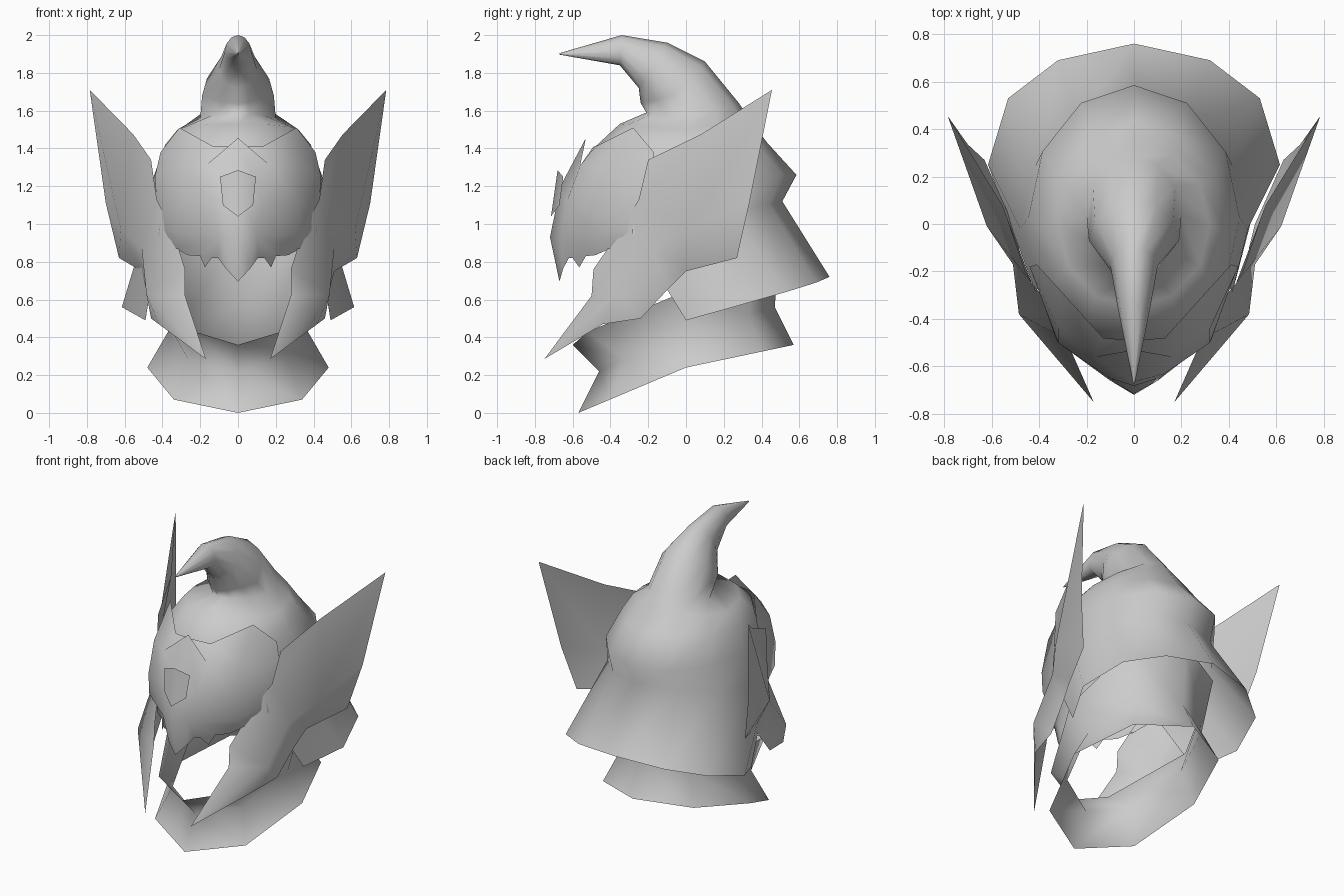
import bpy, bmesh
from math import sin, cos, pi
from mathutils import Vector

cube = bpy.data.objects.get("Cube")
if cube:
    bpy.data.objects.remove(cube)

grey = bpy.data.materials.new("plain_grey")
grey.use_nodes = True
grey.diffuse_color = (0.6, 0.6, 0.6, 1)
grey.node_tree.nodes["Principled BSDF"].inputs["Base Color"].default_value = (0.6, 0.6, 0.6, 1)


def build(name, verts, faces):
    """Smooth shaded sheet with its normals turned outward."""
    bm = bmesh.new()
    vs = [bm.verts.new(v) for v in verts]
    for f in faces:
        bm.faces.new([vs[i] for i in f])
    bmesh.ops.remove_doubles(bm, verts=bm.verts[:], dist=0.001)
    bmesh.ops.recalc_face_normals(bm, faces=bm.faces[:])
    mid = Vector((0, 0, 0.9))
    if sum(f.normal.dot(f.calc_center_median() - mid) * f.calc_area() for f in bm.faces) < 0:
        bmesh.ops.reverse_faces(bm, faces=bm.faces[:])
    for f in bm.faces:
        f.smooth = True
    me = bpy.data.meshes.new(name)
    bm.to_mesh(me)
    bm.free()
    me.materials.append(grey)
    ob = bpy.data.objects.new(name, me)
    bpy.context.collection.objects.link(ob)
    return ob


def ring(yf, zf, yb, zb, w, zm, sides=12, pinch=0):
    """Tilted oval through a front point, a back point, a half width and side height."""
    pts = []
    for i in range(sides):
        a = 2 * pi * i / sides
        c = cos(a)
        z = zm + (zb - zm) * c if c > 0 else zm + (zm - zf) * c
        x = w * sin(a) * (1 - pinch * max(0, -c))
        pts.append((x, (yf + yb) / 2 + (yb - yf) / 2 * c, z))
    return pts


def mirrored(half):
    """Close a half ring that runs from the back centre to the front centre."""
    return half + [(-x, y, z) for x, y, z in half[-2:0:-1]]


def loft(name, rings, open_from=99):
    """Join rings; strips from open_from on leave the front third open."""
    sides = len(rings[0])
    faces = []
    for r in range(len(rings) - 1):
        for i in range(sides):
            if r >= open_from and 4 <= i < sides - 4:
                continue
            j = (i + 1) % sides
            a, b = r * sides, (r + 1) * sides
            faces.append((a + i, a + j, b + j, b + i))
    return build(name, [p for r in rings for p in r], faces)


# Crown with forward-curling horn and flared neck guard
rim = mirrored([(0, 0.76, 0.72), (0.32, 0.69, 0.69), (0.53, 0.53, 0.64),
                (0.615, 0.25, 0.56), (0.49, 0, 0.49), (0.4, -0.1, 0.5), (0, -0.2, 0.5)])
loft("crown_and_horn", [
    ring(-0.672, 1.897, -0.668, 1.905, 0.004, 1.90),
    ring(-0.35, 1.84, -0.34, 2.0, 0.07, 1.91),
    ring(-0.25, 1.72, -0.10, 1.96, 0.10, 1.82),
    ring(-0.24, 1.64, 0.10, 1.86, 0.19, 1.68, pinch=0.5),
    ring(-0.21, 1.59, 0.28, 1.64, 0.20, 1.56, pinch=0.4),
    ring(-0.35, 1.53, 0.34, 1.55, 0.32, 1.50),
    ring(-0.48, 1.41, 0.43, 1.43, 0.385, 1.42),
    ring(-0.53, 1.25, 0.585, 1.26, 0.445, 1.255),
    ring(-0.55, 0.90, 0.51, 1.12, 0.48, 1.01),
    rim], open_from=7)

# Collar: flared foot, narrow waist, jaw and inner neck
loft("collar", [
    ring(-0.57, 0.0, 0.57, 0.36, 0.48, 0.24, 8),
    ring(-0.46, 0.22, 0.47, 0.56, 0.37, 0.43, 8),
    mirrored([(0, 0.50, 0.97), (0.33, 0.36, 0.90), (0.46, -0.06, 0.62),
              (0.23, -0.52, 0.43), (0, -0.60, 0.36)])])

# Face visor: rows from brow to toothed lower edge, centre to side.
# The peaked nose ridge stands free of the brow strip behind it.
rows = [
    [(0, -0.49, 1.41), (0.13, -0.48, 1.41), (0.31, -0.28, 1.51), (0.41, -0.17, 1.38)],
    [(0, -0.53, 1.455), (0.17, -0.56, 1.31), (0.32, -0.44, 1.30), (0.44, -0.18, 1.25)],
    [(0, -0.665, 1.20), (0.13, -0.63, 1.12), (0.32, -0.50, 1.10), (0.43, -0.20, 1.10)],
    [(0, -0.72, 0.93), (0.10, -0.66, 0.93), (0.33, -0.48, 0.95), (0.41, -0.24, 0.97)],
    [(0, -0.67, 0.695), (0.065, -0.65, 0.765), (0.33, -0.40, 0.87), (0.37, -0.27, 0.90)]]
teeth = [(0.105, -0.62, 0.82), (0.14, -0.60, 0.82), (0.175, -0.565, 0.77),
         (0.20, -0.53, 0.83), (0.265, -0.48, 0.835)]
half = [p for r in rows for p in r] + teeth + [(0, -0.53, 1.33)]
n = len(half)
half_faces = []
for r in range(4):
    for c in range(3):
        a = r * 4 + c
        f = [a, a + 1, a + 5, a + 4]
        if r == 0 and c == 0:
            f[3] = n - 1
        if r == 3 and c == 1:
            f[3:3] = [24, 23, 22, 21, 20]
        half_faces.append(f)
build("face_visor", half + [(-x, y, z) for x, y, z in half],
      half_faces + [[i + n for i in reversed(f)] for f in half_faces])

# Forehead gem plate
build("forehead_gem", [(0, -0.68, 1.285), (0.095, -0.65, 1.25), (0.08, -0.67, 1.10),
                       (0, -0.715, 1.04), (-0.08, -0.67, 1.10), (-0.095, -0.65, 1.25)],
      [(0, 1, 2, 3), (0, 3, 4, 5)])

# Winged cheek guards
cheek = {
    "tip": (0.785, 0.455, 1.71), "top": (0.555, 0.08, 1.475), "brow": (0.46, -0.20, 1.34),
    "temple": (0.43, -0.25, 1.13), "eye": (0.34, -0.36, 0.95), "lip": (0.28, -0.49, 0.76),
    "jaw": (0.28, -0.50, 0.62), "point": (0.17, -0.75, 0.285), "chin": (0.42, -0.44, 0.47),
    "under": (0.46, -0.24, 0.50), "notch": (0.485, -0.10, 0.65), "hollow": (0.51, 0, 0.75),
    "rear": (0.63, 0.27, 0.82), "edge": (0.70, 0.335, 1.11), "ridge": (0.62, -0.01, 0.97),
    "bulge": (0.51, -0.17, 0.87), "cheek": (0.485, -0.38, 0.63)}
panels = ["tip top ridge edge", "edge ridge rear", "rear ridge hollow",
          "top brow temple ridge", "ridge temple bulge", "temple eye bulge",
          "hollow ridge bulge notch", "eye lip cheek bulge", "lip jaw cheek",
          "jaw point cheek", "cheek point chin", "cheek chin under",
          "bulge cheek under notch"]
keys = list(cheek)
for side, s in (("left", 1), ("right", -1)):
    build(side + "_cheek_wing", [(s * x, y, z) for x, y, z in cheek.values()],
          [[keys.index(k) for k in p.split()] for p in panels])
